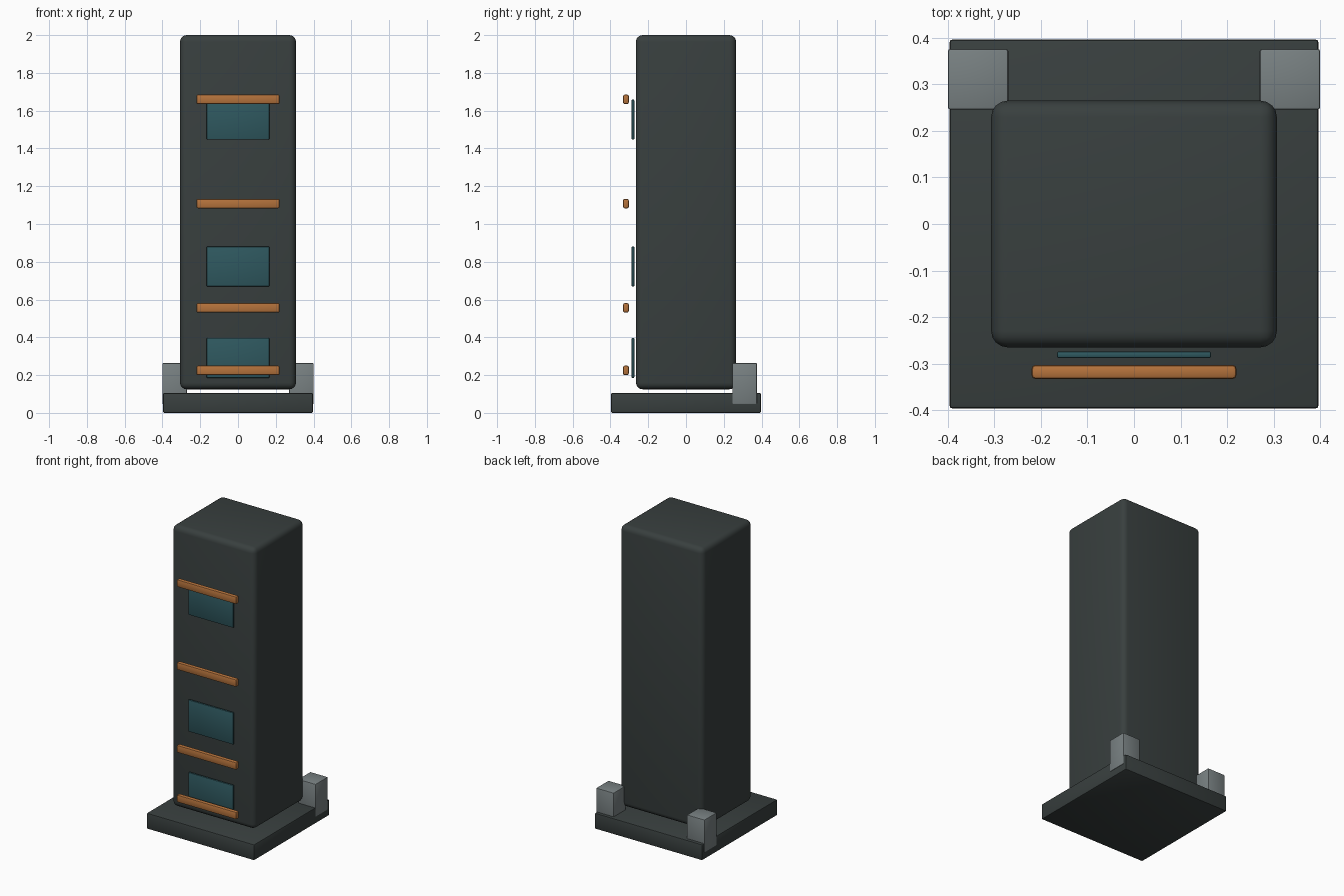
import bpy
import math

cube = bpy.data.objects.get("Cube")
if cube:
    bpy.data.objects.remove(cube, do_unlink=True)


def material(name, rgb):
    mat = bpy.data.materials.new(name)
    mat.use_nodes = True
    colour = (*rgb, 1.0)
    mat.diffuse_color = colour
    bsdf = next(n for n in mat.node_tree.nodes if n.type == 'BSDF_PRINCIPLED')
    bsdf.inputs["Base Color"].default_value = colour
    return mat


charcoal = material("charcoal", (0.04, 0.05, 0.049))
grey = material("steel grey", (0.19, 0.22, 0.225))
copper = material("copper", (0.46, 0.17, 0.045))
teal = material("dark teal", (0.028, 0.098, 0.115))


def rounded_box(name, centre, size, radius, segments, mat):
    """Box with bevelled edges, smooth only over the bevels."""
    bpy.ops.mesh.primitive_cube_add(size=1, location=centre)
    obj = bpy.context.object
    obj.name = name
    obj.scale = size
    bpy.ops.object.transform_apply(location=False, rotation=False, scale=True)
    bevel = obj.modifiers.new("rounded edges", 'BEVEL')
    bevel.width = radius
    bevel.segments = segments
    bevel.limit_method = 'NONE'
    bpy.ops.object.modifier_apply(modifier=bevel.name)
    bpy.ops.object.shade_smooth_by_angle(angle=math.radians(35))
    obj.data.materials.append(mat)
    return obj


# Base slab and tall cabinet, with a narrow gap between them
rounded_box("base_plate", (0, 0, 0.053), (0.794, 0.794, 0.106), 0.008, 2, charcoal)
rounded_box("cabinet", (0, 0, 1.0625), (0.614, 0.53, 1.875), 0.035, 4, charcoal)

# Support blocks at the two rear corners
for side, sign in (("left", 1), ("right", -1)):
    rounded_box(f"rear_block_{side}", (sign * 0.335, 0.311, 0.155),
                (0.13, 0.13, 0.218), 0.005, 2, grey)

# Thin panels floating just in front of the cabinet
for i, z in enumerate((0.291, 0.775, 1.553)):
    rounded_box(f"front_panel_{i + 1}", (0, -0.281, z),
                (0.332, 0.015, 0.212), 0.005, 2, teal)

# Horizontal bars in front of the panels
for i, z in enumerate((0.225, 0.556, 1.108, 1.66)):
    rounded_box(f"front_bar_{i + 1}", (0, -0.318, z),
                (0.44, 0.03, 0.05), 0.008, 2, copper)
